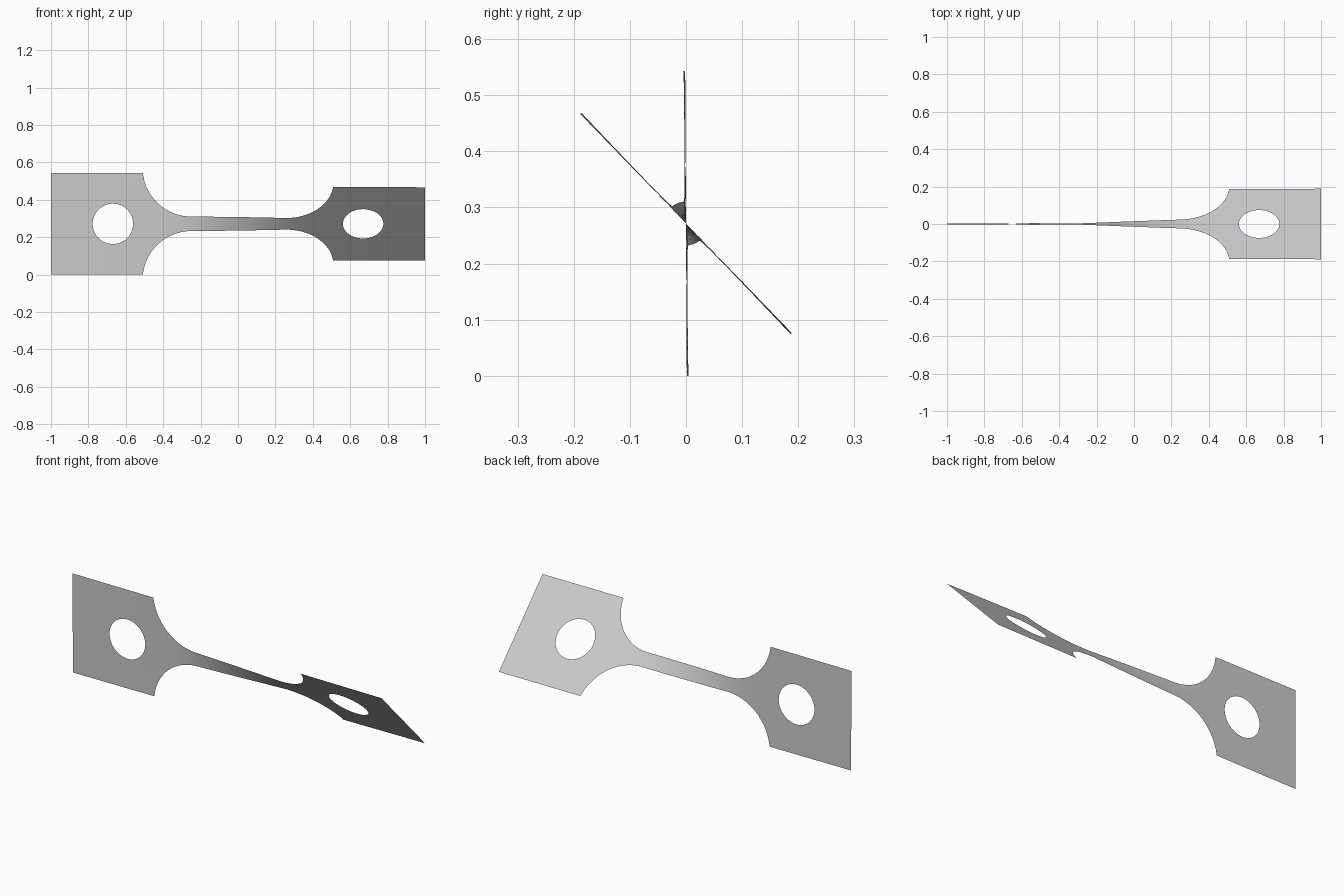
import bpy
import bmesh
from math import sin, cos, asin, atan2, sqrt, pi, radians
from mathutils import Vector

cube = bpy.data.objects.get("Cube")
if cube:
    bpy.data.objects.remove(cube, do_unlink=True)

# Overall dimensions
END, HALF = 1.0, 0.2715            # half length, grip half height
NECK, RADIUS, ARC_X = 0.039, 0.26, 0.25
HOLE_X, HOLE_R = 0.669, 0.108
ROWS, RINGS, ARC_STEPS, NECK_STEPS = 24, 5, 20, 28
START, FINISH = radians(0.3), radians(44)

drop = NECK + RADIUS - HALF        # fillet centre height above the grip edge
GRIP_X = ARC_X + sqrt(RADIUS ** 2 - drop ** 2)


def half_width(x):
    x = abs(x)
    if x >= GRIP_X:
        return HALF
    if x <= ARC_X:
        return NECK
    return NECK + RADIUS - sqrt(RADIUS ** 2 - (x - ARC_X) ** 2)


# Twist builds up fastest where the strip is narrowest
SAMPLES = 1000
total = [0.0]
for i in range(SAMPLES):
    total.append(total[-1] + half_width(-END + (i + 0.5) * 2 * END / SAMPLES) ** -2)


def twist(x):
    f = max(0, min(SAMPLES, (x + END) / (2 * END) * SAMPLES))
    i = min(int(f), SAMPLES - 1)
    t = (total[i] + (total[i + 1] - total[i]) * (f - i)) / total[-1]
    return START + (FINISH - START) * t


bm = bmesh.new()


def grid(columns, closed=False):
    """Join columns of (x, height) points with quads."""
    verts = [[bm.verts.new((x, 0, v)) for x, v in col] for col in columns]
    for a, b in zip(verts, verts[1:]):
        n = len(a)
        for j in range(n if closed else n - 1):
            k = (j + 1) % n
            bm.faces.new((a[j], a[k], b[k], b[j]))


# Neck and fillets
last = asin((GRIP_X - ARC_X) / RADIUS)
arc = [ARC_X + RADIUS * sin(last * i / ARC_STEPS) for i in range(1, ARC_STEPS)] + [GRIP_X]
neck = [-ARC_X + 2 * ARC_X * i / NECK_STEPS for i in range(NECK_STEPS + 1)]
stations = [-x for x in reversed(arc)] + neck + arc
grid([[(x, half_width(x) * (2 * j / ROWS - 1)) for j in range(ROWS + 1)] for x in stations])

# Grips, each a ring of faces between the round hole and the square border
steps = [j / ROWS for j in range(ROWS)]
wide = END - GRIP_X
border = ([(GRIP_X + wide * t, -HALF) for t in steps]
          + [(END, HALF * (2 * t - 1)) for t in steps]
          + [(END - wide * t, HALF) for t in steps]
          + [(GRIP_X, HALF * (1 - 2 * t)) for t in steps])
for side in (-1, 1):
    rings = []
    for i in range(RINGS + 1):
        t = i / RINGS
        ring = []
        for x, v in border:
            a = atan2(v, x - HOLE_X)
            hx, hv = HOLE_X + HOLE_R * cos(a), HOLE_R * sin(a)
            ring.append((side * (hx + (x - hx) * t), hv + (v - hv) * t))
        rings.append(ring)
    grid(rings, closed=True)

bmesh.ops.remove_doubles(bm, verts=bm.verts, dist=0.0001)
bmesh.ops.recalc_face_normals(bm, faces=bm.faces)

# Twist the flat sheet about its long axis and lift it onto the ground
for vert in bm.verts:
    x, _, v = vert.co
    a = twist(x)
    vert.co = Vector((x, -v * sin(a), HALF + v * cos(a)))

mesh = bpy.data.meshes.new("twisted_strip")
bm.to_mesh(mesh)
bm.free()
strip = bpy.data.objects.new("twisted_strip", mesh)
bpy.context.collection.objects.link(strip)

# Plain grey metal
grey = bpy.data.materials.new("light_grey")
grey.use_nodes = True
colour = (0.6, 0.6, 0.6, 1)
grey.diffuse_color = colour
grey.node_tree.nodes["Principled BSDF"].inputs["Base Color"].default_value = colour
mesh.materials.append(grey)

bpy.context.view_layer.objects.active = strip
strip.select_set(True)
bpy.ops.object.shade_smooth_by_angle()
